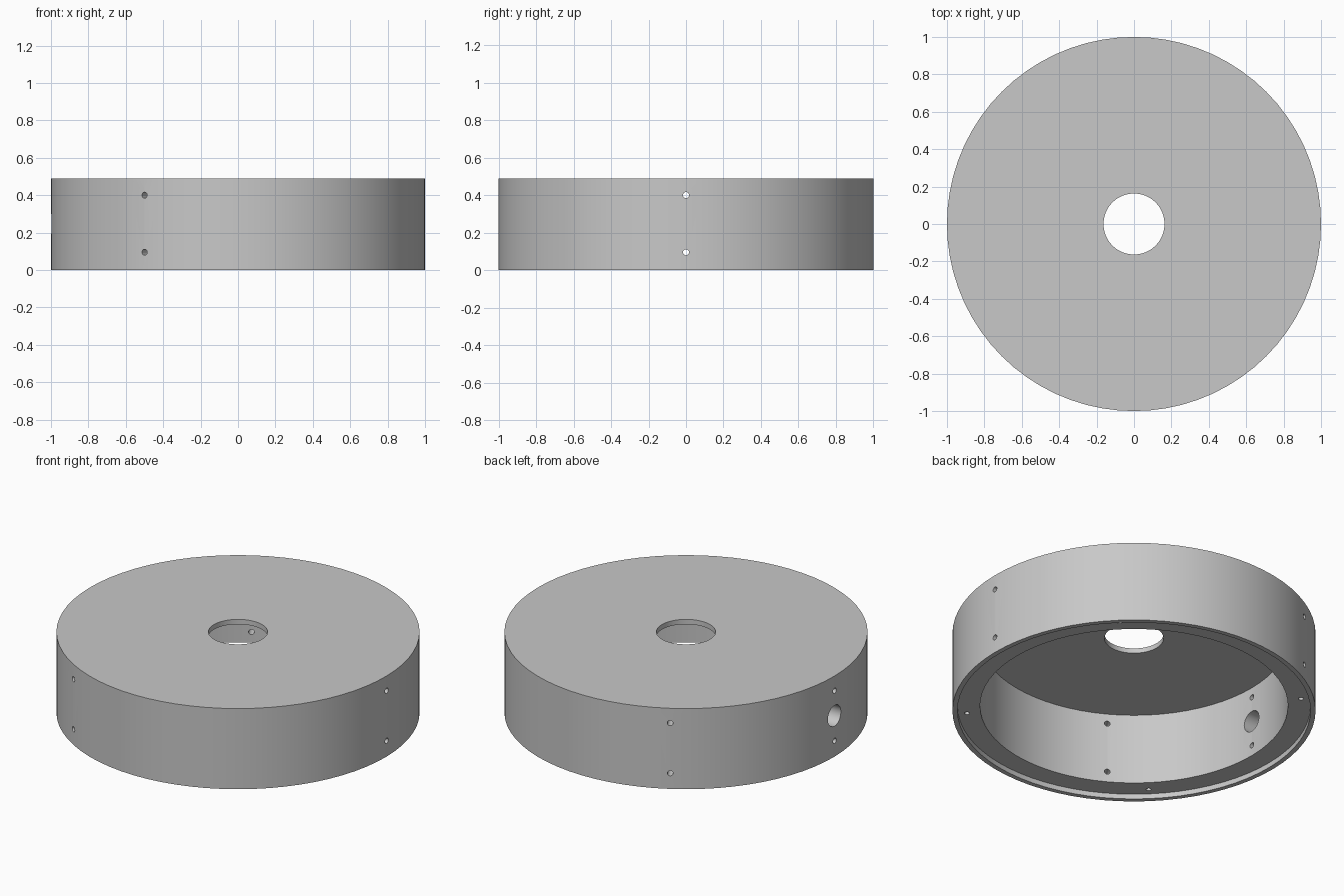
import bpy, bmesh
from math import radians
from mathutils import Matrix, Vector

old = bpy.data.objects.get("Cube")
if old:
    bpy.data.objects.remove(old, do_unlink=True)

# Main dimensions
HEIGHT, OUTER, BORE, CAVITY, LIP = 0.49, 1.0, 0.163, 0.848, 0.972
RECESS, CEILING = 0.03, 0.46

grey = bpy.data.materials.new("plain grey")
grey.use_nodes = True
colour = (0.58, 0.58, 0.58, 1)
grey.diffuse_color = colour
grey.node_tree.nodes["Principled BSDF"].inputs["Base Color"].default_value = colour


def make_object(name, bm):
    bmesh.ops.recalc_face_normals(bm, faces=bm.faces)
    mesh = bpy.data.meshes.new(name)
    bm.to_mesh(mesh)
    bm.free()
    mesh.materials.append(grey)
    obj = bpy.data.objects.new(name, mesh)
    bpy.context.collection.objects.link(obj)
    return obj


def lathe(name, profile, steps):
    bm = bmesh.new()
    verts = [bm.verts.new((r, 0, z)) for r, z in profile]
    edges = [bm.edges.new((v, verts[i - 1])) for i, v in enumerate(verts)]
    bmesh.ops.spin(bm, geom=verts + edges, cent=(0, 0, 0), axis=(0, 0, 1),
                   angle=radians(360), steps=steps)
    bmesh.ops.remove_doubles(bm, verts=bm.verts, dist=0.0001)
    return make_object(name, bm)


def add_drill(bm, radius, length, degrees, distance, z, radial):
    # A cylinder placed around the ring, lying radially or standing upright
    matrix = Matrix.Rotation(radians(degrees), 4, "Z") @ Matrix.Translation(Vector((distance, 0, z)))
    if radial:
        matrix = matrix @ Matrix.Rotation(radians(90), 4, "Y")
    bmesh.ops.create_cone(bm, cap_ends=True, segments=24, radius1=radius,
                          radius2=radius, depth=length, matrix=matrix)


# Round housing: thin top plate, thick wall and a stepped lower rim
housing = lathe("housing", [
    (BORE, HEIGHT), (OUTER, HEIGHT), (OUTER, 0), (LIP, 0),
    (LIP, RECESS), (CAVITY, RECESS), (CAVITY, CEILING), (BORE, CEILING)], 72)

drills = bmesh.new()
# Pairs of screw holes through the wall
for angle in (0, 120, 180, 240):
    for z in (0.095, 0.40):
        add_drill(drills, 0.016, 0.3, angle, 0.92, z, True)
# Cable hole
add_drill(drills, 0.063, 0.3, 180, 0.92, 0.2475, True)
# Blind screw holes in the stepped rim
for angle in (45, 135, 225, 315):
    add_drill(drills, 0.014, 0.24, angle, 0.923, RECESS, False)
cutter = make_object("hole_cutter", drills)
cutter.hide_render = True

# Cut the holes and remove the cutter
bpy.ops.object.select_all(action="DESELECT")
bpy.context.view_layer.objects.active = housing
housing.select_set(True)
cut = housing.modifiers.new("holes", "BOOLEAN")
cut.operation, cut.solver, cut.object = "DIFFERENCE", "EXACT", cutter
bpy.ops.object.modifier_apply(modifier=cut.name)
bpy.data.objects.remove(cutter, do_unlink=True)
bpy.ops.object.shade_smooth_by_angle(angle=radians(30))
